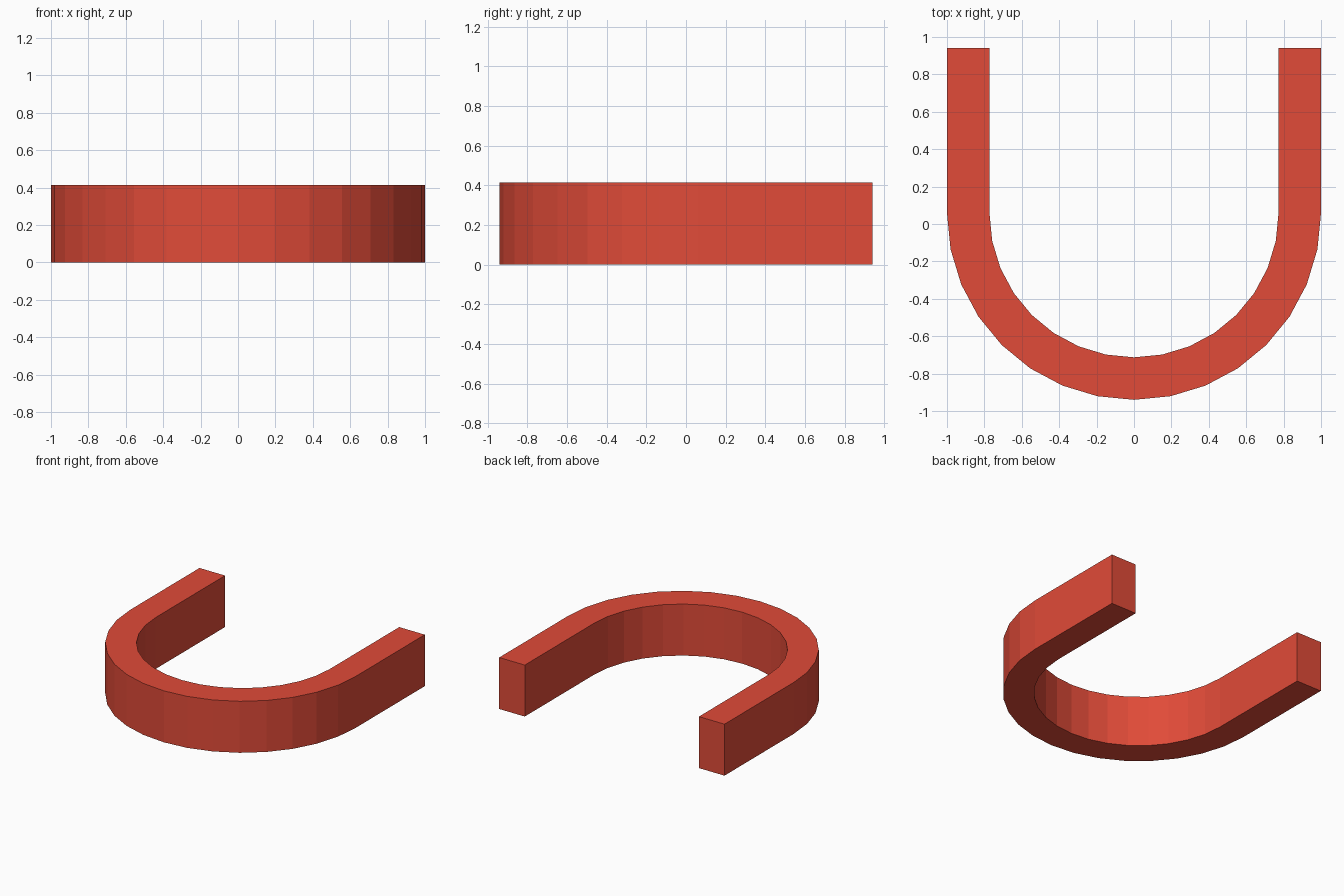
import bpy, bmesh
from math import pi, cos, sin

if "Cube" in bpy.data.objects:
    bpy.data.objects.remove(bpy.data.objects["Cube"])

OUTER, INNER, HEIGHT = 1.0, 0.773, 0.413
END_Y, ARC_Y, SEGMENTS = 0.94, 0.06, 16


def u_path(radius):
    """Left leg tip, half-round bend, right leg tip."""
    arc = [(radius * cos(pi + pi * i / SEGMENTS),
            ARC_Y + radius * sin(pi + pi * i / SEGMENTS))
           for i in range(SEGMENTS + 1)]
    return [(-radius, END_Y)] + arc + [(radius, END_Y)]


# U-shaped band: quad strip between the two paths, extruded upward
bm = bmesh.new()
outer = [bm.verts.new((x, y, 0)) for x, y in u_path(OUTER)]
inner = [bm.verts.new((x, y, 0)) for x, y in u_path(INNER)]
for i in range(len(outer) - 1):
    bm.faces.new((outer[i], outer[i + 1], inner[i + 1], inner[i]))
top = bmesh.ops.extrude_face_region(bm, geom=bm.faces[:])["geom"]
bmesh.ops.translate(bm, vec=(0, 0, HEIGHT),
                    verts=[v for v in top if isinstance(v, bmesh.types.BMVert)])
bmesh.ops.recalc_face_normals(bm, faces=bm.faces[:])

mesh = bpy.data.meshes.new("u_band")
bm.to_mesh(mesh)
bm.free()
band = bpy.data.objects.new("u_band", mesh)
bpy.context.collection.objects.link(band)

# Red finish
red = bpy.data.materials.new("red")
red.diffuse_color = (0.75, 0.07, 0.04, 1)
red.use_nodes = True
red.node_tree.nodes["Principled BSDF"].inputs["Base Color"].default_value = red.diffuse_color
mesh.materials.append(red)
